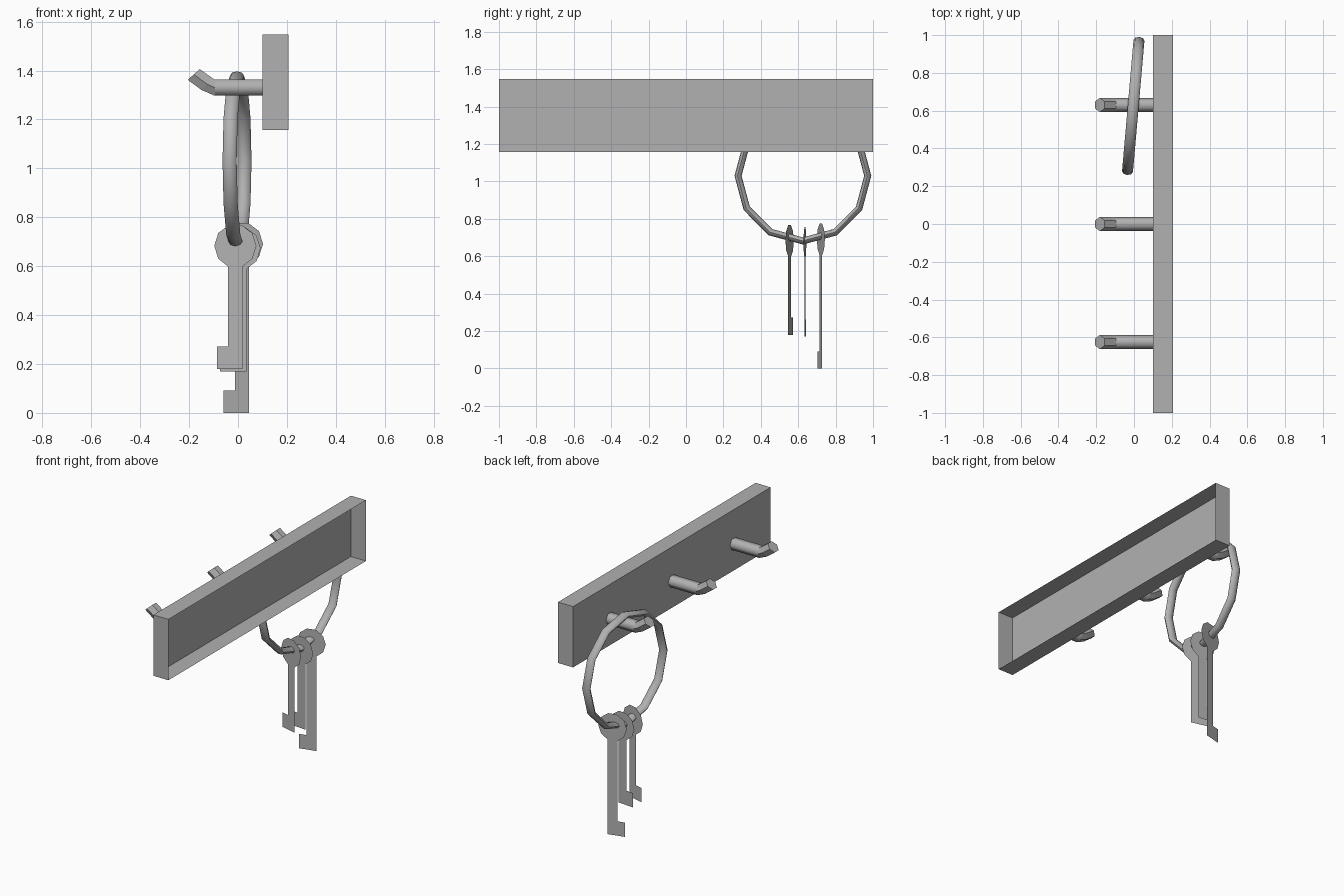
import bpy, bmesh
from math import sin, cos, pi, radians
from mathutils import Vector

if "Cube" in bpy.data.objects:
    bpy.data.objects.remove(bpy.data.objects["Cube"])

grey = bpy.data.materials.new("dark_grey")
grey.diffuse_color = (0.44, 0.44, 0.44, 1)
grey.use_nodes = True
grey.node_tree.nodes["Principled BSDF"].inputs["Base Color"].default_value = grey.diffuse_color


def finish(bm, name, loc=(0, 0, 0), rot=0):
    me = bpy.data.meshes.new(name)
    bm.to_mesh(me)
    bm.free()
    me.materials.append(grey)
    ob = bpy.data.objects.new(name, me)
    bpy.context.collection.objects.link(ob)
    ob.location = loc
    ob.rotation_euler.z = radians(rot)
    return ob


def skin(bm, rings, closed):
    """Join successive vertex rings with smooth quads."""
    n = len(rings[0])
    for i in range(len(rings) if closed else len(rings) - 1):
        a, b = rings[i], rings[(i + 1) % len(rings)]
        for j in range(n):
            k = (j + 1) % n
            bm.faces.new((a[j], a[k], b[k], b[j]))


# Wall board: thin box, left open at the back (+x)
bm = bmesh.new()
bmesh.ops.create_cube(bm, size=1)
bmesh.ops.scale(bm, verts=bm.verts, vec=(0.107, 2, 0.39))
back = [f for f in bm.faces if f.calc_center_median().x > 0.05]
bmesh.ops.delete(bm, geom=back, context='FACES_ONLY')
finish(bm, "board", (0.1535, 0, 1.352))


# Hooks: six-sided pegs with an upturned tip
def hook(name, y):
    bm = bmesh.new()
    # centre x, centre z, tilt of the section
    path = [(0.10, 1.33, 0), (-0.095, 1.33, 0), (-0.127, 1.345, 42), (-0.181, 1.384, 48)]
    rings = []
    for x, z, tilt in path:
        up = Vector((sin(radians(tilt)), 0, cos(radians(tilt))))
        rings.append([bm.verts.new(Vector((x, 0, z)) + 0.038 * (
            Vector((0, cos(a), 0)) + up * sin(a))) for a in [pi / 3 * i for i in range(6)]])
    skin(bm, rings, False)
    bm.faces.new(rings[0])
    bm.faces.new(rings[-1])
    bmesh.ops.recalc_face_normals(bm, faces=bm.faces)
    ob = finish(bm, name, (0, y, 0))
    for p in ob.data.polygons:      # smooth shaft, flat tip
        p.use_smooth = p.index < 6


for i, y in enumerate((-0.625, 0, 0.63)):
    hook(f"hook_{i + 1}", y)

# Key ring: twelve segments, section wider along its axis
bm = bmesh.new()
rings = []
for i in range(12):
    a = i * pi / 6
    rings.append([])
    for j in range(8):
        b = j * pi / 4
        r = 0.348 + 0.019 * cos(b)
        rings[-1].append(bm.verts.new((0.029 * sin(b), r * cos(a), r * sin(a))))
skin(bm, rings, True)
bmesh.ops.recalc_face_normals(bm, faces=bm.faces)
ob = finish(bm, "key_ring", (-0.004, 0.625, 1.03), -5)
bpy.context.view_layer.objects.active = ob
ob.select_set(True)
bpy.ops.object.shade_smooth_by_angle(angle=radians(61))


# Keys: solid ten-sided head, straight blade and square bit, one extruded outline
def key(name, loc, rot, length):
    bm = bmesh.new()
    t, r, w, b = 0.04, 0.089, 0.03, -length
    outline = [(r * cos(a), r * sin(a)) for a in [pi / 5 * i for i in range(-1, 7)]]
    outline += [(-w, -0.085), (-w, b + 0.092), (-0.077, b + 0.092),
                (-0.077, b), (w, b), (w, -0.085)]
    face = bm.faces.new([bm.verts.new((x, -t / 2, z)) for x, z in outline])
    bmesh.ops.solidify(bm, geom=[face], thickness=t)
    bmesh.ops.recalc_face_normals(bm, faces=bm.faces)
    mid = sum(v.co.y for v in bm.verts) / len(bm.verts)
    bmesh.ops.translate(bm, vec=(0, -mid, 0), verts=bm.verts)
    finish(bm, name, loc, rot)


key("key_near", (-0.011, 0.554, 0.683), -14.5, 0.503)
key("key_middle", (0.004, 0.636, 0.673), -5, 0.503)
key("key_long", (0.016, 0.721, 0.691), 14, 0.691)
